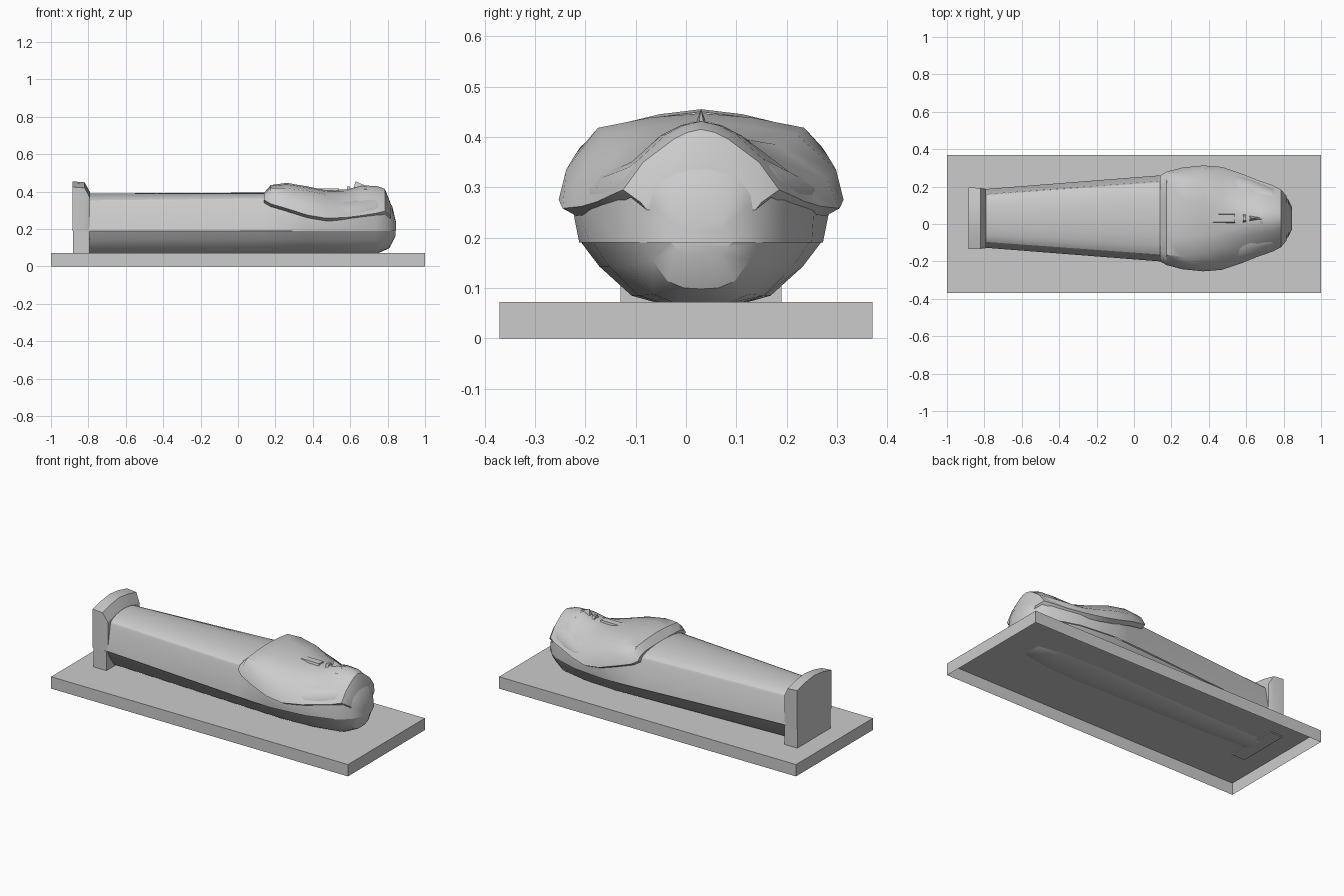
import bpy, bmesh, math

cube = bpy.data.objects.get("Cube")
if cube:
    bpy.data.objects.remove(cube, do_unlink=True)

CY = 0.03  # the coffin lies a little off the slab's centre line

stone = bpy.data.materials.new("grey stone")
stone.use_nodes = True
stone.diffuse_color = (0.6, 0.6, 0.6, 1)
stone.node_tree.nodes["Principled BSDF"].inputs["Base Color"].default_value = (0.6, 0.6, 0.6, 1)


def finish(name, bm, smooth=None):
    bmesh.ops.recalc_face_normals(bm, faces=bm.faces[:])
    mesh = bpy.data.meshes.new(name)
    bm.to_mesh(mesh)
    bm.free()
    mesh.materials.append(stone)
    ob = bpy.data.objects.new(name, mesh)
    bpy.context.scene.collection.objects.link(ob)
    if smooth:
        bpy.ops.object.select_all(action='DESELECT')
        ob.select_set(True)
        bpy.context.view_layer.objects.active = ob
        bpy.ops.object.shade_smooth_by_angle(angle=math.radians(smooth))
    return ob


def loft(name, stations, half_ring, smooth=30):
    """Skin mirrored cross-sections; half_ring gives (half width, z) from edge to centre."""
    bm = bmesh.new()
    rings = []
    for s in stations:
        half = half_ring(*s[1:])
        pts = half + [(-y, z) for y, z in reversed(half[:-1])]
        rings.append([bm.verts.new((s[0], CY + y, z)) for y, z in pts])
    for a, b in zip(rings, rings[1:]):
        for i in range(len(a) - 1):
            bm.faces.new((a[i], a[i + 1], b[i + 1], b[i]))
    for ring in (rings[0], rings[-1]):
        bm.faces.new(ring)
    return finish(name, bm, smooth)


def prism(name, outline, x0, x1):
    """Extrude a (y, z) outline along x."""
    bm = bmesh.new()
    a, b = [[bm.verts.new((x, CY + y, z)) for y, z in outline] for x in (x0, x1)]
    bm.faces.new(a)
    bm.faces.new(b)
    for i in range(len(a)):
        j = (i + 1) % len(a)
        bm.faces.new((a[i], a[j], b[j], b[i]))
    return finish(name, bm)


# Plinth slab, hollow underneath
bm = bmesh.new()
bmesh.ops.create_cube(bm, size=1)
for v in bm.verts:
    v.co = (v.co.x * 2, v.co.y * 0.74, v.co.z * 0.072 + 0.036)
bmesh.ops.delete(bm, geom=[f for f in bm.faces if f.normal.z < -0.5], context='FACES')
finish("base_slab", bm)


# Lower half of the coffin: x, rim half width, bottom z
def hull_ring(rim, low):
    return [(rim, 0.19), (rim * 0.85, low + (0.19 - low) * 0.62),
            (rim * 0.58, low + (0.19 - low) * 0.15), (rim * 0.3, low), (0, low - 0.002)]


loft("coffin_bottom", [
    (-0.82, 0.152, 0.066), (0.14, 0.222, 0.066), (0.37, 0.238, 0.066), (0.58, 0.215, 0.066),
    (0.74, 0.165, 0.069), (0.81, 0.115, 0.1), (0.842, 0.06, 0.165)], hull_ring)


# Lid: x, rim half width, edge half width, edge z, top z
def lid_ring(rim, edge, edge_z, top):
    arch = [(edge * math.cos(t), edge_z + (top - edge_z) * math.sin(t))
            for t in (math.pi * k / 12 for k in range(1, 6))]
    return [(rim, 0.19), (edge, edge_z)] + arch + [(0, top)]


loft("coffin_lid", [
    (-0.82, 0.155, 0.128, 0.34, 0.39), (0.14, 0.23, 0.2, 0.353, 0.395),
    (0.26, 0.238, 0.235, 0.32, 0.395), (0.37, 0.242, 0.262, 0.29, 0.39),
    (0.58, 0.22, 0.225, 0.27, 0.37), (0.74, 0.17, 0.165, 0.29, 0.39),
    (0.79, 0.135, 0.13, 0.28, 0.375), (0.825, 0.1, 0.09, 0.26, 0.32),
    (0.845, 0.06, 0.045, 0.215, 0.235)], lid_ring, 25)


# Shoulders and headdress: x, lower edge, mid, upper shoulder (width, z), crest z
def mantle_ring(w0, z0, w1, z1, w2, z2, top):
    return [(w0 * 0.9, z0 - 0.015), (w0, z0), (w1, z1), (w2, z2),
            (w2 * 0.5, z2 + (top - z2) * 0.7), (0, top)]


loft("headdress", [
    (0.14, 0.23, 0.355, 0.215, 0.375, 0.17, 0.39, 0.395),
    (0.175, 0.25, 0.335, 0.24, 0.38, 0.195, 0.42, 0.435),
    (0.26, 0.272, 0.31, 0.25, 0.365, 0.205, 0.418, 0.447),
    (0.37, 0.283, 0.275, 0.268, 0.335, 0.19, 0.405, 0.428),
    (0.47, 0.275, 0.258, 0.25, 0.315, 0.15, 0.385, 0.408),
    (0.58, 0.238, 0.262, 0.2, 0.312, 0.1, 0.375, 0.412),
    (0.66, 0.205, 0.272, 0.16, 0.33, 0.08, 0.403, 0.432),
    (0.74, 0.178, 0.285, 0.135, 0.345, 0.07, 0.405, 0.431),
    (0.785, 0.155, 0.295, 0.115, 0.35, 0.055, 0.395, 0.415),
    (0.815, 0.12, 0.27, 0.09, 0.31, 0.045, 0.33, 0.34)], mantle_ring, 35)

# Raised footboard and the block below it
bm = bmesh.new()
rings = []
for x, w, lift in ((-0.885, 0.165, 0), (-0.82, 0.163, -0.005), (-0.79, 0.152, -0.06)):
    pts = [(-w, 0.19), (-w, 0.425 + lift), (-w * 0.5, 0.445 + lift), (0, 0.455 + lift),
           (w * 0.5, 0.445 + lift), (w, 0.425 + lift), (w, 0.19)]
    rings.append([bm.verts.new((x, CY + y, z)) for y, z in pts])
for a, b in zip(rings, rings[1:]):
    for i in range(len(a)):
        j = (i + 1) % len(a)
        bm.faces.new((a[i], a[j], b[j], b[i]))
bm.faces.new(rings[0])
bm.faces.new(rings[-1])
finish("footboard", bm, 25)
prism("foot_block", [(-0.16, 0.066), (0.16, 0.066), (0.16, 0.19), (-0.16, 0.19)], -0.883, -0.795)

# Beard, nose, lips and brows
prism("beard", [(-0.03, 0.38), (0.03, 0.38), (0.02, 0.418), (-0.02, 0.418)], 0.36, 0.54)
bm = bmesh.new()
base = [bm.verts.new((x, CY + y, z)) for x, y, z in
        ((0.615, -0.018, 0.405), (0.615, 0.018, 0.405), (0.69, 0.005, 0.428), (0.69, -0.005, 0.428))]
tip = bm.verts.new((0.628, CY, 0.456))
bm.faces.new(base)
for i in range(4):
    bm.faces.new((base[i], base[(i + 1) % 4], tip))
finish("nose", bm)
prism("lips", [(-0.025, 0.4), (0.025, 0.4), (0.012, 0.428), (-0.012, 0.428)], 0.582, 0.6)
for side, label in ((1, "left"), (-1, "right")):
    prism(label + "_brow", [(side * y, z) for y, z in
          ((0.015, 0.41), (0.065, 0.395), (0.06, 0.413), (0.015, 0.431))], 0.675, 0.69)
